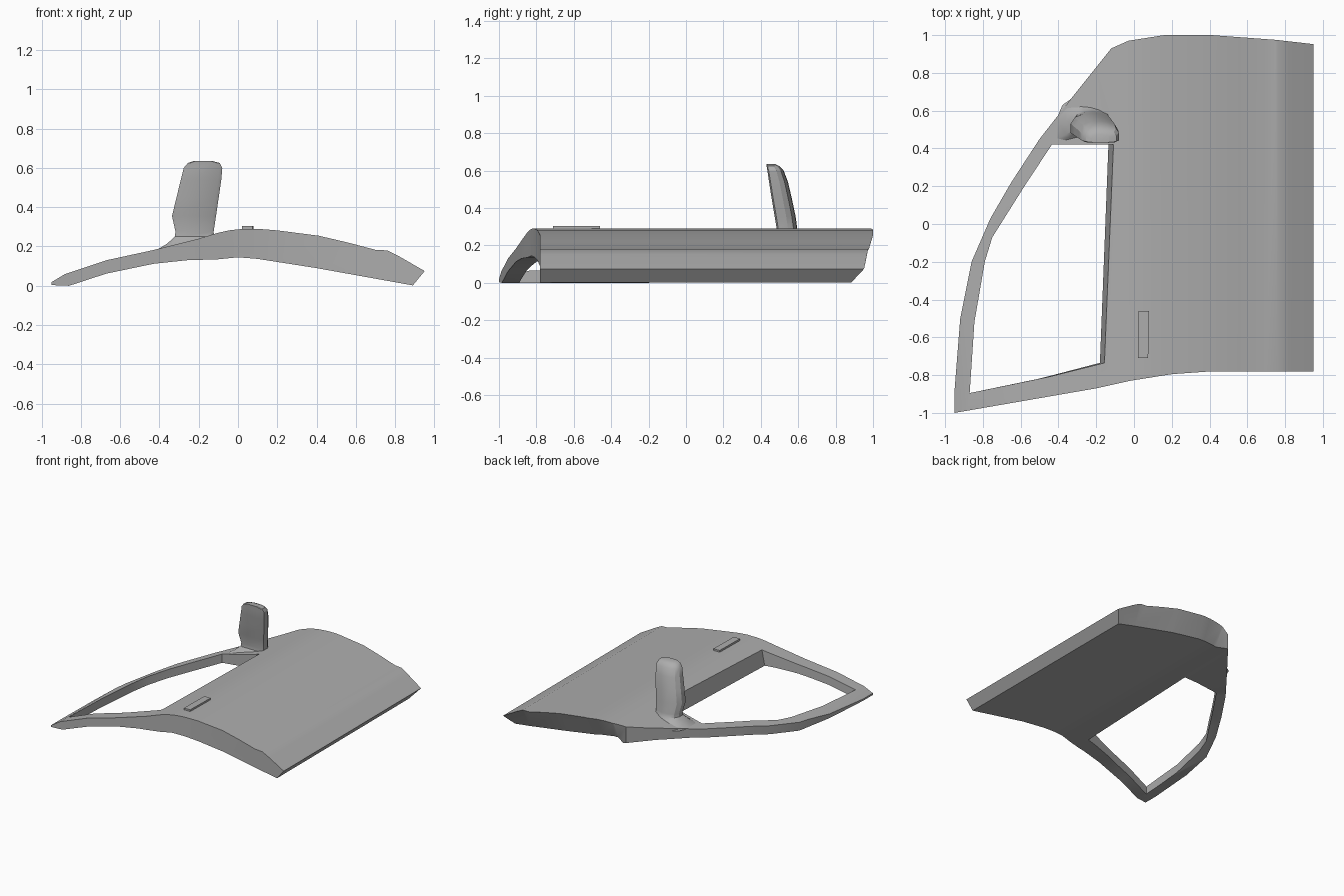
import bpy, bmesh
from mathutils import Vector

cube = bpy.data.objects.get("Cube")
if cube:
    bpy.data.objects.remove(cube, do_unlink=True)

paint = bpy.data.materials.new("grey_paint")
paint.use_nodes = True
grey = (0.42, 0.42, 0.42, 1)
paint.diffuse_color = grey
paint.node_tree.nodes["Principled BSDF"].inputs["Base Color"].default_value = grey


def loft(name, rings):
    """Skin a stack of equal rings into a closed solid."""
    bm = bmesh.new()
    rows = [[bm.verts.new(p) for p in ring] for ring in rings]
    n = len(rows[0])
    for low, high in zip(rows, rows[1:]):
        for i in range(n):
            j = (i + 1) % n
            bm.faces.new((low[i], low[j], high[j], high[i]))
    bm.faces.new(rows[0][::-1])
    bm.faces.new(rows[-1])
    bmesh.ops.recalc_face_normals(bm, faces=bm.faces)
    mesh = bpy.data.meshes.new(name)
    bm.to_mesh(mesh)
    bm.free()
    mesh.materials.append(paint)
    obj = bpy.data.objects.new(name, mesh)
    bpy.context.collection.objects.link(obj)
    return obj


def activate(obj):
    bpy.ops.object.select_all(action='DESELECT')
    obj.select_set(True)
    bpy.context.view_layer.objects.active = obj


def smooth(obj):
    activate(obj)
    bpy.ops.object.shade_smooth_by_angle(angle=0.5)


def cut(obj, cutter, operation):
    activate(obj)
    mod = obj.modifiers.new("cut", 'BOOLEAN')
    mod.operation = operation
    mod.solver = 'EXACT'
    mod.object = cutter
    bpy.ops.object.modifier_apply(modifier=mod.name)
    bpy.data.objects.remove(cutter, do_unlink=True)


# Curved door skin: cross-section swept along the door
outer_skin = [(-.96, .012), (-.88, .06), (-.67, .13), (-.43, .182), (-.2, .24),
              (-.1, .27), (-.04, .283), (.03, .29), (.1, .29), (.2, .282),
              (.41, .255), (.56, .22), (.7, .183), (.76, .18), (.82, .15), (.95, .075)]
inner_skin = [(.89, .002), (.4, .09), (.1, .137), (0, .145), (-.1, .135),
              (-.26, .13), (-.43, .112), (-.67, .062), (-.86, 0), (-.96, .004)]
section = outer_skin + inner_skin
door = loft("door_panel", [[(x, y, z) for x, z in section] for y in (-1.2, 1.2)])

# Trim to the door outline
outline = [(-.95, -1), (-.2, -.87), (-.02, -.83), (.2, -.795), (.41, -.78),
           (.97, -.78), (.97, .95), (.75, .975), (.41, 1), (.16, 1), (-.03, .97),
           (-.12, .93), (-.32, .68), (-.5, .45), (-.65, .22), (-.76, .03),
           (-.86, -.2), (-.92, -.5), (-.95, -.88)]
cut(door, loft("outline_cutter", [[(x, y, z) for x, y in outline] for z in (-.5, .6)]),
    'INTERSECT')

# Window opening, with a sill wall that leans out below
window = [(-.87, -.895), (-.155, -.735), (-.11, .42), (-.435, .42),
          (-.58, .2), (-.75, -.07), (-.79, -.2), (-.845, -.52)]


def window_ring(z):
    lean = (z - .26) * .2
    return [(x + (lean if x > -.2 else 0), y, z) for x, y in window]


cut(door, loft("window_cutter", [window_ring(-.3), window_ring(.6)]), 'DIFFERENCE')

# Slope the rear end wall inward towards the underside
for v in door.data.vertices:
    x, y, z = v.co
    if x > -.1 and y > .9 and z < .2 - .16 * max(0, x):
        v.co.y -= .075
smooth(door)


# Wing mirror: flat front glass side, rounded back, flared foot
def mirror_ring(z, left, right, front, back):
    w, d = right - left, back - front
    shape = [(0, .08), (.08, 0), (.92, 0), (1, .08), (1, .55), (.92, .82),
             (.7, .97), (.5, 1), (.3, .97), (.1, .8), (0, .5)]
    return [Vector((left + u * w, front + v * d, z)) for u, v in shape]


stations = [(.185, -.41, -.1, .43, .68), (.215, -.36, -.11, .46, .63),
            (.25, -.322, -.122, .485, .603), (.275, -.318, -.124, .487, .597),
            (.355, -.336, -.112, .474, .586), (.45, -.313, -.098, .458, .566),
            (.54, -.291, -.085, .444, .545), (.6, -.276, -.08, .435, .522),
            (.625, -.255, -.093, .431, .498), (.635, -.225, -.13, .43, .475)]
mirror = loft("wing_mirror", [mirror_ring(*s) for s in stations])
smooth(mirror)

# Flush door handle
handle_plan = [(.02, -.71), (.075, -.71), (.08, -.46), (.025, -.46)]
loft("door_handle", [[(x, y, z) for x, y in handle_plan] for z in (.27, .304)])
